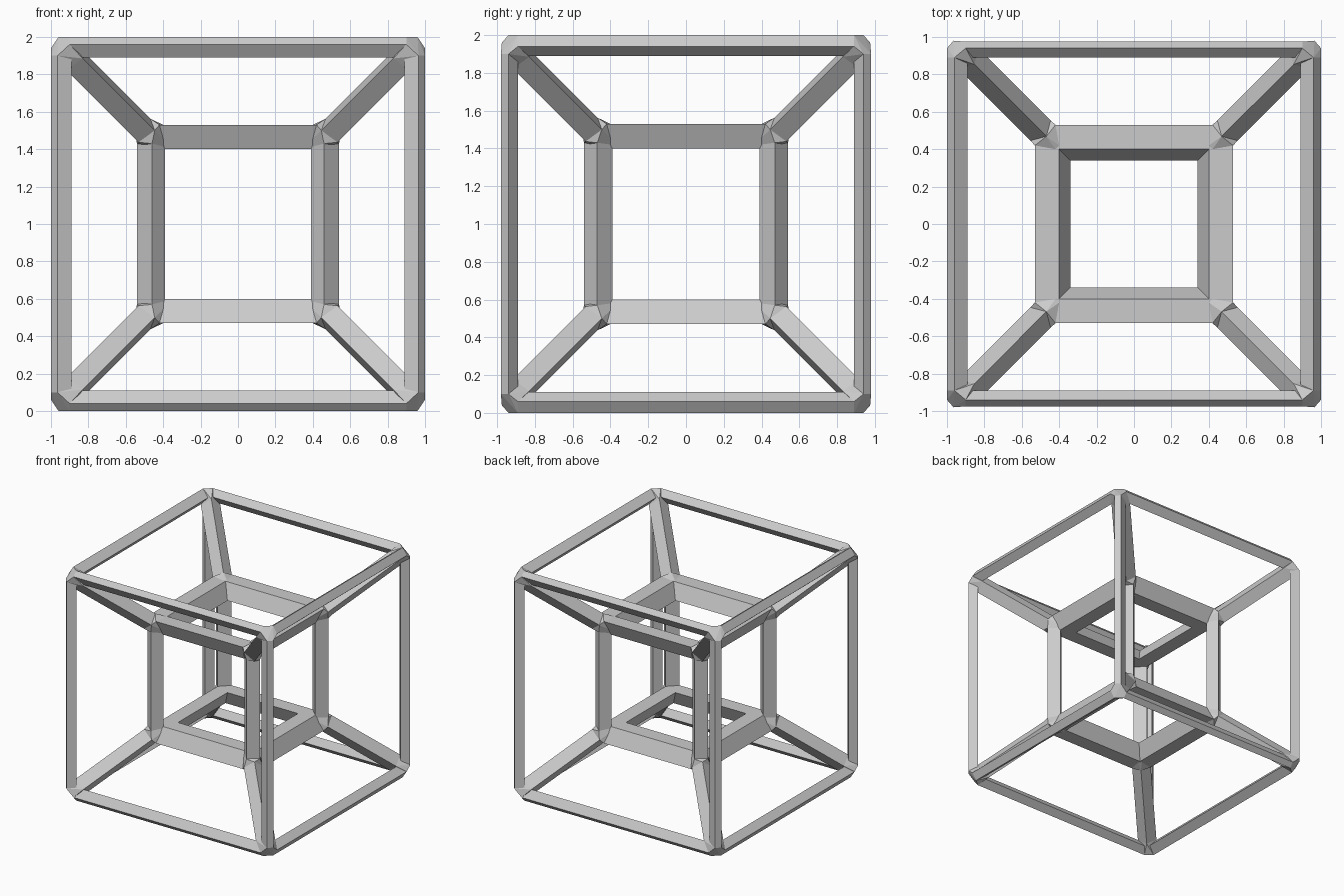
import bpy, bmesh
from itertools import product
from mathutils import Vector

if "Cube" in bpy.data.objects:
    bpy.data.objects.remove(bpy.data.objects["Cube"])

bm = bmesh.new()
joints = {}  # (shell, corner signs) -> list of end rings


def bridge(ring_a, ring_b):
    n = len(ring_a)
    for i in range(n):
        j = (i + 1) % n
        bm.faces.new((ring_a[i], ring_a[j], ring_b[j], ring_b[i]))


def ring_at(key, points):
    ring = [bm.verts.new(p) for p in points]
    joints.setdefault(key, []).append(ring)
    return ring


def cube_bars(shell, axis, end, profile):
    """Four parallel bars; the profile is given for the positive quadrant."""
    others = [a for a in range(3) if a != axis]
    for s, t in product((-1, 1), repeat=2):
        rings = []
        for e in (-1, 1):
            signs = [0, 0, 0]
            signs[axis], signs[others[0]], signs[others[1]] = e, s, t
            pts = []
            for p, q in profile:
                v = [0, 0, 0]
                v[axis], v[others[0]], v[others[1]] = e * end, s * p, t * q
                pts.append(v)
            rings.append(ring_at((shell, tuple(signs)), pts))
        bridge(*rings)


# Outer cube bars: slightly skewed diamond sections
cube_bars("outer", 0, 0.90, [(0.975, 0.96), (0.94, 1.0), (0.89, 0.95), (0.93, 0.89)])
cube_bars("outer", 1, 0.89, [(1.0, 0.94), (0.96, 1.0), (0.89, 0.95), (0.94, 0.89)])
cube_bars("outer", 2, 0.90, [(1.0, 0.94), (0.965, 0.98), (0.89, 0.95), (0.94, 0.89)])

# Inner cube bars: leaning sections on the horizontals, diamonds on the uprights
lean = [(0.53, 0.53), (0.40, 0.53), (0.34, 0.40), (0.47, 0.40)]
cube_bars("inner", 0, 0.42, lean)
cube_bars("inner", 1, 0.42, lean)
cube_bars("inner", 2, 0.43, [(0.54, 0.47), (0.46, 0.54), (0.39, 0.47), (0.47, 0.39)])

# Diagonal struts joining the two cubes corner to corner
for s in product((-1, 1), repeat=3):
    d = Vector(s)
    side = Vector((s[0], -s[1], 0)).normalized() * 0.077
    rise = Vector((-s[0], -s[1], 2 * s[2])).normalized() * 0.077
    section = (side, rise, -side, -rise)
    rings = [ring_at((shell, s), [d * c + o for o in section])
             for shell, c in (("inner", 0.50), ("outer", 0.885))]
    bridge(*rings)

# Corner joints: hull around the bar ends, opened where each bar enters
for rings in joints.values():
    verts = [v for r in rings for v in r]
    hull = bmesh.ops.convex_hull(bm, input=verts, use_existing_faces=False)
    faces = {g for g in hull["geom"] if isinstance(g, bmesh.types.BMFace)}
    caps = [f for f in faces if any(all(v in r for v in f.verts) for r in rings)]
    bmesh.ops.delete(bm, geom=caps, context='FACES_ONLY')

bmesh.ops.recalc_face_normals(bm, faces=bm.faces)
bmesh.ops.translate(bm, verts=bm.verts, vec=(0, 0, 1))
mesh = bpy.data.meshes.new("nested_cube_frame")
bm.to_mesh(mesh)
bm.free()
bpy.context.collection.objects.link(bpy.data.objects.new("nested_cube_frame", mesh))
